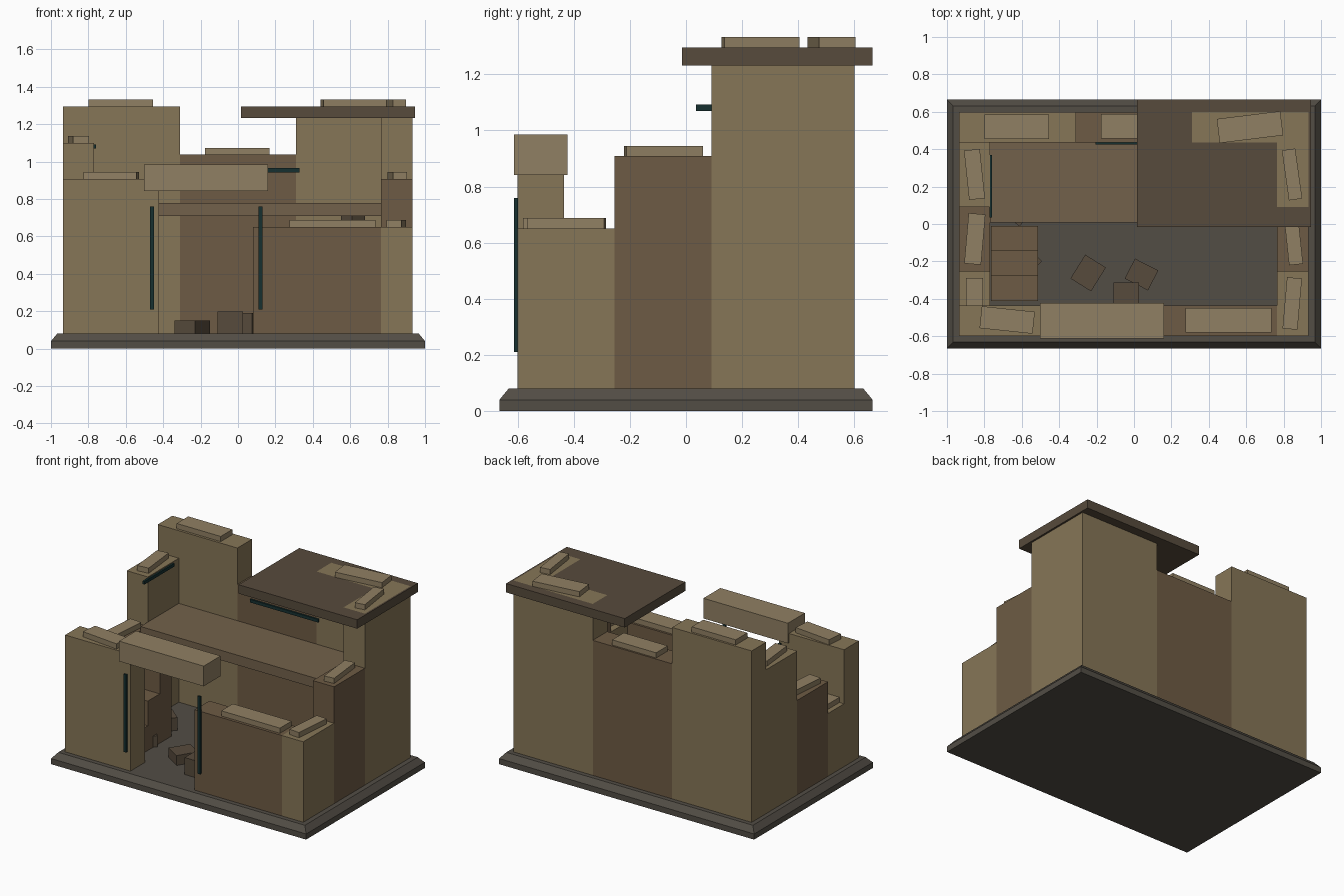
import bpy, bmesh
from math import radians
from mathutils import Matrix


def mat(name, rgb):
    m = bpy.data.materials.new(name)
    m.diffuse_color = (*rgb, 1)
    return m


LIGHT = mat("light_stone", (0.24, 0.18, 0.095))
DARK = mat("dark_stone", (0.155, 0.105, 0.058))
CAP = mat("cap_stone", (0.28, 0.215, 0.125))
WOOD = mat("aged_wood", (0.095, 0.07, 0.045))
GROUND = mat("ground", (0.085, 0.075, 0.06))
TRIM = mat("dark_metal", (0.008, 0.03, 0.03))
FLOOR = mat("floor_board", (0.17, 0.12, 0.07))


def box(name, x0, x1, y0, y1, z0, z1, m, rot=0, inset=0):
    """Box from its extents, optionally turned about z or narrowed at the top."""
    bm = bmesh.new()
    bmesh.ops.create_cube(bm, size=1)
    for v in bm.verts:
        top = v.co.z > 0
        v.co.x *= (x1 - x0) - (2 * inset if top else 0)
        v.co.y *= (y1 - y0) - (2 * inset if top else 0)
        v.co.z *= z1 - z0
    bm.transform(Matrix.Rotation(radians(rot), 4, 'Z'))
    me = bpy.data.meshes.new(name)
    bm.to_mesh(me)
    bm.free()
    me.materials.append(m)
    ob = bpy.data.objects.new(name, me)
    ob.location = ((x0 + x1) / 2, (y0 + y1) / 2, (z0 + z1) / 2)
    bpy.context.collection.objects.link(ob)
    return ob


def centred(name, cx, cy, w, d, z0, z1, m, rot=0):
    return box(name, cx - w / 2, cx + w / 2, cy - d / 2, cy + d / 2, z0, z1, m, rot)


# Ground slab with sloped upper edge
box("base_slab", -1, 1, -0.665, 0.665, 0, 0.04, GROUND)
box("base_top", -1, 1, -0.665, 0.665, 0.04, 0.08, GROUND, inset=0.033)

# Broken wall sections: extents and top height
G = 0.08
walls = [
    ("back_wall_left", -0.935, -0.311, 0.437, 0.6, 1.295, LIGHT),
    ("back_wall_middle", -0.311, 0.311, 0.437, 0.6, 1.037, DARK),
    ("back_wall_right", 0.311, 0.932, 0.437, 0.6, 1.295, LIGHT),
    ("left_wall_back", -0.935, -0.77, 0.09, 0.6, 1.1, LIGHT),
    ("left_wall_middle", -0.935, -0.77, -0.255, 0.09, 0.75, DARK),
    ("left_wall_front", -0.935, -0.77, -0.6, -0.255, 0.525, LIGHT),
    ("right_wall_back", 0.765, 0.932, 0.09, 0.6, 1.295, LIGHT),
    ("right_wall_middle", 0.765, 0.932, -0.255, 0.09, 0.908, DARK),
    ("right_wall_front", 0.765, 0.932, -0.6, -0.255, 0.65, LIGHT),
    ("front_wall_left", -0.935, -0.423, -0.6, -0.435, 0.908, LIGHT),
    ("front_wall_right", 0.08, 0.765, -0.6, -0.435, 0.65, DARK),
]
for name, x0, x1, y0, y1, top, m in walls:
    box(name, x0, x1, y0, y1, G, top, m)

# Loose cap stones lying on the walls: centre, size, base height, turn
caps = [
    (-0.627, 0.52, 0.345, 0.13, 1.295, 0), (-0.004, 0.522, 0.345, 0.13, 1.037, 0),
    (0.62, 0.518, 0.342, 0.13, 1.295, 7), (0.845, 0.265, 0.072, 0.27, 1.295, 8),
    (0.852, -0.08, 0.075, 0.275, 0.908, 6), (0.846, -0.425, 0.08, 0.275, 0.65, -5),
    (0.505, -0.515, 0.46, 0.13, 0.65, 0), (-0.678, -0.513, 0.285, 0.118, 0.908, -6),
    (-0.853, 0.265, 0.085, 0.265, 1.1, 6), (-0.851, -0.08, 0.09, 0.27, 0.75, -5),
    (-0.853, -0.43, 0.092, 0.28, 0.525, 0),
]
for cx, cy, w, d, z, rot in caps:
    centred("cap_stone", cx, cy, w, d, z, z + 0.037, CAP, rot)

# Door lintel, upper floor and roof slab
box("door_lintel", -0.503, 0.16, -0.613, -0.423, 0.842, 0.985, CAP)
box("upper_floor", -0.77, 0.765, 0.008, 0.44, 0.71, 0.78, FLOOR)
box("roof_slab", 0.015, 0.945, -0.015, 0.665, 1.232, 1.295, WOOD)

# Stairs rising towards the upper floor
for i in range(3):
    y = -0.413 + i * 0.134
    box("stair_step", -0.765, -0.512, y, y + 0.134, G, 0.255 + 0.175 * i, DARK)

# Rubble on the ground floor
rubble = [
    (-0.245, -0.262, 0.13, 0.15, 0.15, -32), (0.04, -0.27, 0.14, 0.12, 0.19, -27),
    (-0.042, -0.377, 0.135, 0.13, 0.2, 0), (-0.57, -0.2, 0.11, 0.11, 0.16, 45),
    (-0.62, 0.075, 0.125, 0.125, 0.17, 50), (0.615, 0.2, 0.09, 0.09, 0.71, 40),
]
for cx, cy, w, d, top, rot in rubble:
    centred("rubble", cx, cy, w, d, G, top, WOOD, rot)

# Thin dark strips on door jambs and inner walls
for x in (-0.459, 0.121):
    centred("door_strip", x, -0.606, 0.022, 0.014, 0.21, 0.76, TRIM)
box("left_wall_strip", -0.773, -0.758, 0.035, 0.37, 1.07, 1.092, TRIM)
box("back_wall_strip", -0.205, 0.33, 0.425, 0.44, 0.943, 0.965, TRIM)
